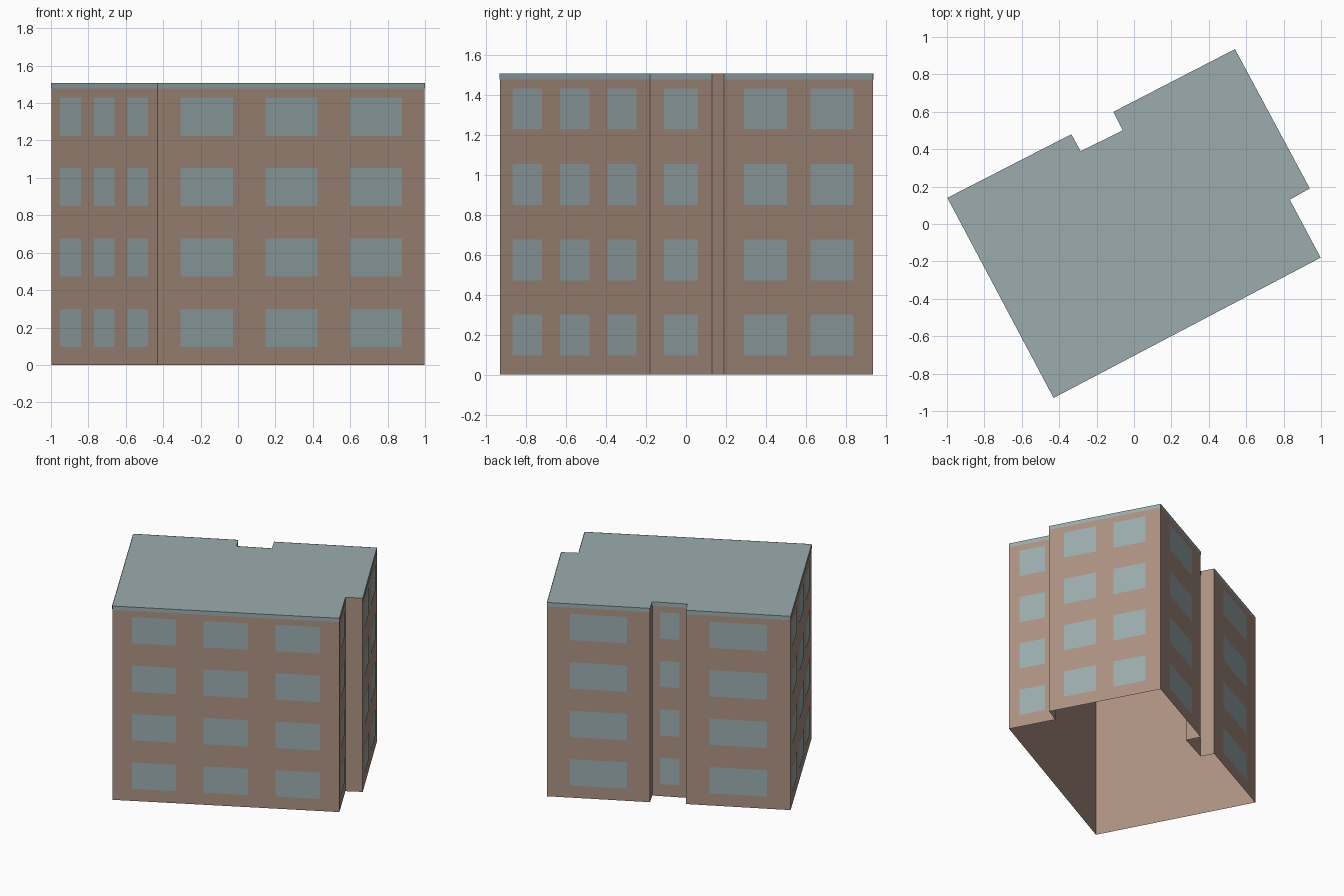
import bpy
import bmesh
from mathutils import Vector

cube = bpy.data.objects.get("Cube")
if cube:
    bpy.data.objects.remove(cube, do_unlink=True)

HEIGHT = 1.507
FLOORS = 4
STOREY = HEIGHT / FLOORS
SILL, HEAD = 0.095, 0.30      # window bottom and top within a storey
BAND = 0.03                   # roof trim height
LIFT = 0.002                  # plates sit just proud of the wall
UP = Vector((0, 0, 1))

# Footprint corners, counter-clockwise, each with the number of window
# columns on the wall that starts there
CORNERS = [
    (-0.43, -0.93, 3), (0.998, -0.18, 1), (0.833, 0.13, 0), (0.94, 0.19, 2),
    (0.54, 0.935, 1), (-0.11, 0.60, 0), (-0.06, 0.50, 1), (-0.285, 0.39, 0),
    (-0.335, 0.48, 1), (-0.998, 0.14, 3),
]
# Margin and window width as fractions of the wall length, by column count
LAYOUT = {1: (0.225, 0.55), 2: (0.134, 0.286), 3: (0.086, 0.195)}


def make_material(name, color):
    mat = bpy.data.materials.new(name)
    mat.use_nodes = True
    mat.diffuse_color = color
    mat.node_tree.nodes["Principled BSDF"].inputs["Base Color"].default_value = color
    return mat


def make_object(name, bm, mat):
    mesh = bpy.data.meshes.new(name)
    bm.to_mesh(mesh)
    bm.free()
    mesh.materials.append(mat)
    obj = bpy.data.objects.new(name, mesh)
    bpy.context.collection.objects.link(obj)


def add_panel(bm, p, q, start, end, low, high, lift=0.0):
    """Upright rectangle on the wall p-q, facing outward."""
    shift = (q - p).cross(UP).normalized() * lift
    a, b = p.lerp(q, start) + shift, p.lerp(q, end) + shift
    points = (a + UP * low, b + UP * low, b + UP * high, a + UP * high)
    bm.faces.new([bm.verts.new(v) for v in points])


brown = make_material("brown wall", (0.41, 0.287, 0.22, 1))
teal = make_material("grey teal", (0.328, 0.415, 0.425, 1))

points = [Vector((x, y, 0)) for x, y, _ in CORNERS]
walls, windows, trim, roof = (bmesh.new() for _ in range(4))

for i, (_, _, columns) in enumerate(CORNERS):
    p, q = points[i], points[(i + 1) % len(points)]
    add_panel(walls, p, q, 0, 1, 0, HEIGHT)
    if not columns:
        continue
    # Trim and windows only on the main walls
    add_panel(trim, p, q, 0, 1, HEIGHT - BAND, HEIGHT, LIFT)
    margin, width = LAYOUT[columns]
    step = (1 - 2 * margin - width) / max(columns - 1, 1)
    for column in range(columns):
        start = margin + column * step
        for floor in range(FLOORS):
            base = floor * STOREY
            add_panel(windows, p, q, start, start + width,
                      base + SILL, base + HEAD, LIFT)

# Flat roof over the footprint; the underside stays open
roof.faces.new([roof.verts.new(p + UP * HEIGHT) for p in points])
bmesh.ops.remove_doubles(walls, verts=walls.verts, dist=0.0001)

make_object("walls", walls, brown)
make_object("windows", windows, teal)
make_object("roof_trim", trim, teal)
make_object("roof", roof, teal)
